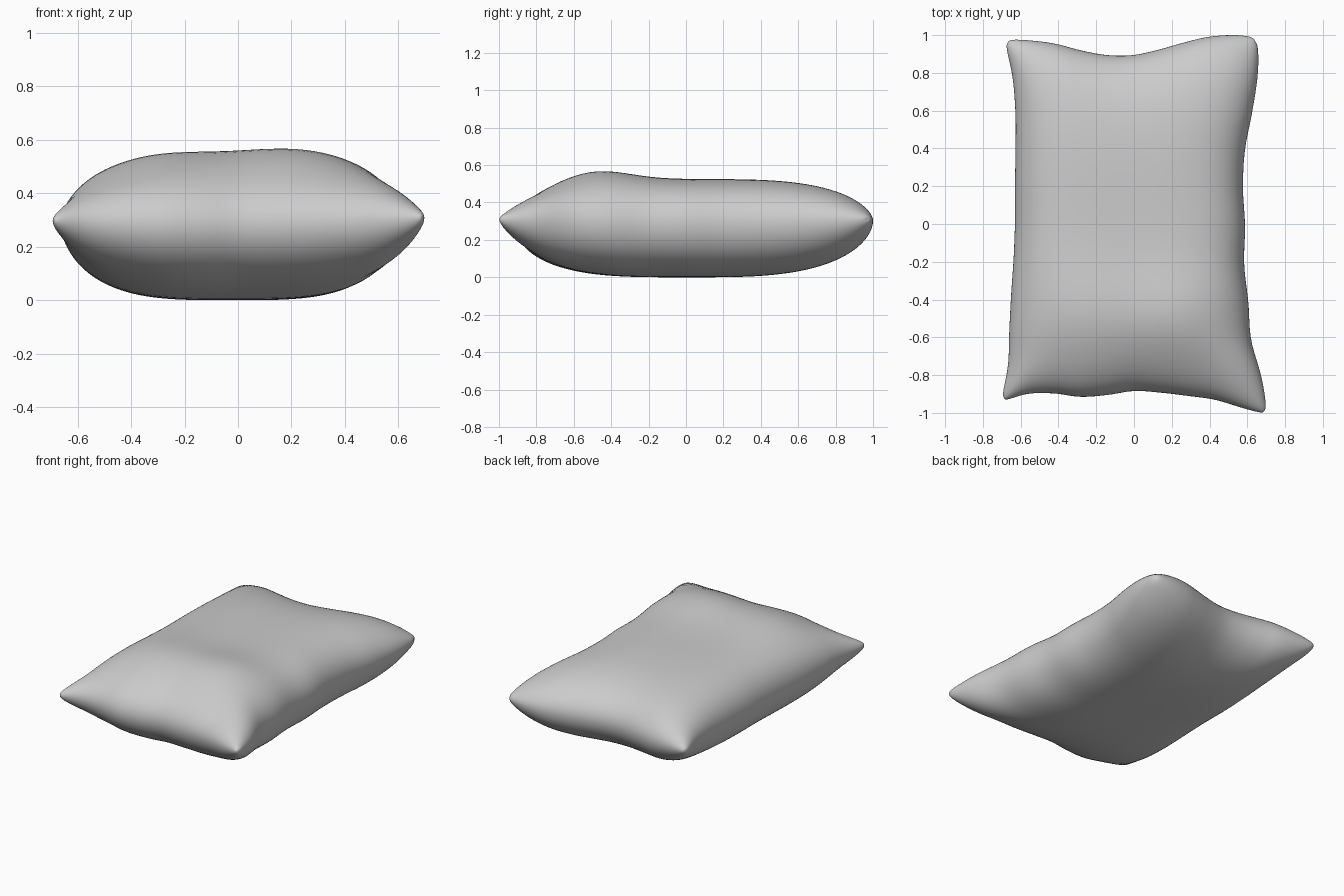
import bpy, bmesh, math

if "Cube" in bpy.data.objects:
    bpy.data.objects.remove(bpy.data.objects["Cube"])

N = 56  # grid cells across each sheet

# Seam outline, each edge sampled at 11 even steps (x for sides, y for ends)
LEFT = [-.708, -.668, -.66, -.65, -.637, -.63, -.63, -.627, -.628, -.645, -.69]
RIGHT = [.71, .675, .62, .605, .583, .588, .577, .587, .625, .655, .66]
FRONT = [-.945, -.90, -.897, -.915, -.905, -.884, -.893, -.91, -.93, -.972, -1.012]
BACK = [.98, .972, .955, .92, .895, .893, .92, .958, .99, 1.0, .99]


def sample(p, t):
    """Catmull-Rom through evenly spaced values."""
    f = t * (len(p) - 1)
    i = min(int(f), len(p) - 2)
    f -= i
    b, c = p[i], p[i + 1]
    a = p[i - 1] if i > 0 else 2 * b - c
    d = p[i + 2] if i + 2 < len(p) else 2 * c - b
    return b + .5 * f * (c - a + f * (2*a - 5*b + 4*c - d + f * (3*(b - c) + d - a)))


def mix(a, b, t):
    return a + (b - a) * t


def plan(u, v):
    """Fill the four seam curves, with slightly blunted corners."""
    s, t = (u + 1) / 2, (v + 1) / 2
    x = mix(sample(LEFT, t), sample(RIGHT, t), s)
    y = mix(sample(FRONT, s), sample(BACK, s), t)
    blunt = .022 * abs(u * v) ** 30
    return x - math.copysign(blunt, u), y - math.copysign(blunt, v)


def bump(x, y, cx, cy, rx, ry):
    return math.exp(-((x - cx) / rx) ** 2 - ((y - cy) / ry) ** 2)


def swell(u, v, p):
    """Stuffed cross-section, full in the middle and pinched at corners."""
    return math.sqrt(max(0, 1 - abs(u)**p) * max(0, 1 - abs(v)**p))


bm = bmesh.new()
steps = [math.sin(math.pi / 2 * (2 * i / N - 1)) for i in range(N + 1)]
top, bottom = {}, {}
for i, u in enumerate(steps):
    for j, v in enumerate(steps):
        x, y = plan(u, v)
        # seam dips a little midway along each edge
        seam = .305 - .025 * (1 - u*u * v*v) + .006 * u
        crown = (.525 + .055 * bump(x, y, .2, -.5, .35, .26)
                 + .028 * bump(x, y, -.3, -.48, .25, .28))
        top[i, j] = bm.verts.new((x, y, mix(seam, crown, swell(u, v, 4))))
        if i in (0, N) or j in (0, N):
            bottom[i, j] = top[i, j]
        else:
            bottom[i, j] = bm.verts.new((x, y, mix(seam, 0, swell(u, v, 3.5))))

# Upper and lower sheets joined at the seam
for i in range(N):
    for j in range(N):
        ring = [(i, j), (i + 1, j), (i + 1, j + 1), (i, j + 1)]
        bm.faces.new([top[k] for k in ring])
        bm.faces.new([bottom[k] for k in reversed(ring)])
for face in bm.faces:
    face.smooth = True

mesh = bpy.data.meshes.new("pillow")
bm.to_mesh(mesh)
bm.free()
pillow = bpy.data.objects.new("pillow", mesh)
bpy.context.collection.objects.link(pillow)
